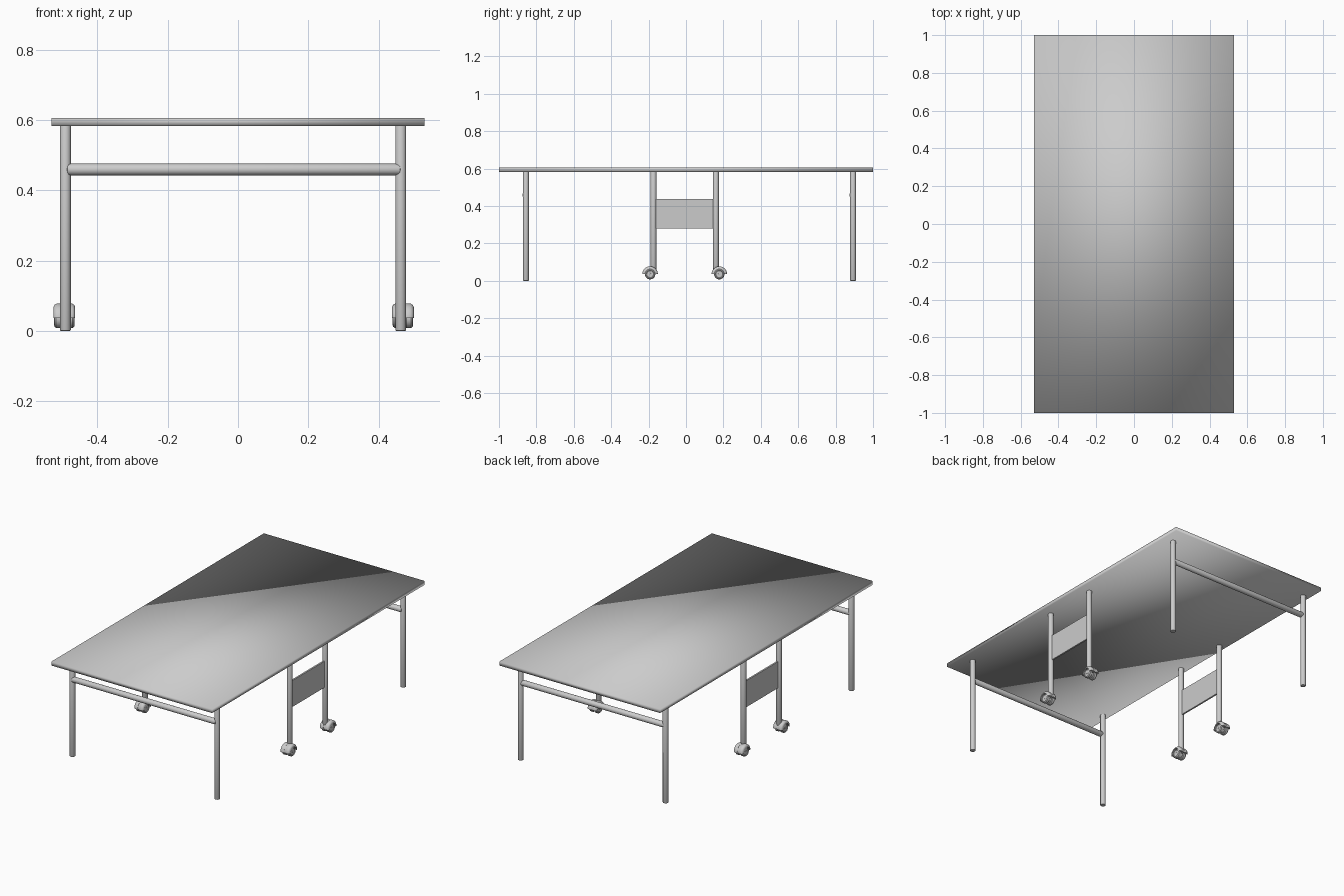
import bpy, bmesh, math
from mathutils import Vector

if "Cube" in bpy.data.objects:
    bpy.data.objects.remove(bpy.data.objects["Cube"])

grey = bpy.data.materials.new("mid_grey")
grey.diffuse_color = (0.6, 0.6, 0.6, 1)
grey.use_nodes = True
grey.node_tree.nodes["Principled BSDF"].inputs["Base Color"].default_value = grey.diffuse_color


def finish(name, bm, smooth=35):
    bmesh.ops.recalc_face_normals(bm, faces=bm.faces[:])
    me = bpy.data.meshes.new(name)
    bm.to_mesh(me)
    bm.free()
    ob = bpy.data.objects.new(name, me)
    bpy.context.collection.objects.link(ob)
    me.materials.append(grey)
    if smooth:
        bpy.ops.object.select_all(action='DESELECT')
        ob.select_set(True)
        bpy.context.view_layer.objects.active = ob
        bpy.ops.object.shade_smooth_by_angle(angle=math.radians(smooth))
    return ob


def box(name, lo, hi, smooth=0):
    bm = bmesh.new()
    bmesh.ops.create_cube(bm, size=1)
    for v in bm.verts:
        v.co = Vector([(a + b) / 2 + c * (b - a) for a, b, c in zip(lo, hi, v.co)])
    return finish(name, bm, smooth)


def tube(name, a, b, r, bevel=0.003):
    a, b = Vector(a), Vector(b)
    bm = bmesh.new()
    bmesh.ops.create_cone(bm, cap_ends=True, segments=32, radius1=r, radius2=r, depth=(b - a).length)
    rims = [e for e in bm.edges if abs(e.verts[0].co.z - e.verts[1].co.z) < 1e-6]
    bmesh.ops.bevel(bm, geom=rims, offset=bevel, segments=2, profile=0.5, affect='EDGES')
    rot = (b - a).to_track_quat('Z', 'Y')
    for v in bm.verts:
        v.co = rot @ v.co + (a + b) / 2
    return finish(name, bm)


def lathe(name, profile, centre, side, sweep=2 * math.pi, steps=32):
    """Turn a closed (x, radius) profile about the x axis; a part sweep gets end caps."""
    bm = bmesh.new()
    full = sweep > 6.28
    rings = []
    for i in range(steps if full else steps + 1):
        t = sweep * i / steps
        rings.append([bm.verts.new((centre[0] + side * x, centre[1] + r * math.cos(t),
                                    centre[2] + r * math.sin(t))) for x, r in profile])
    n = len(profile)
    for i in range(steps):
        p, q = rings[i], rings[(i + 1) % len(rings)]
        for j in range(n):
            k = (j + 1) % n
            bm.faces.new((p[j], p[k], q[k], q[j]))
    if not full:
        bm.faces.new(rings[0])
        bm.faces.new(rings[-1])
    return finish(name, bm)


# Table top, softly shaded across its edges
box("table_top", (-0.53, -1, 0.583), (0.53, 1, 0.606), smooth=180)

LEG_X = (-0.491, 0.463)
R = 0.0155

# Corner legs and end rails
for end, y in (("front", -0.856), ("back", 0.893)):
    for x in LEG_X:
        tube(end + "_leg", (x, y, 0), (x, y, 0.59), R)
    tube(end + "_rail", (-0.486, y - 0.003, 0.459), (0.462, y - 0.003, 0.459), 0.0165, 0.005)

# Caster profiles: x along the axle, then radius
wheel = [(0.007, 0.003), (0.007, 0.025), (0.010, 0.028), (0.023, 0.028), (0.028, 0.024),
         (0.029, 0.020), (0.026, 0.018), (0.026, 0.003)]
fender = [(0.005, 0.031), (0.005, 0.040), (0.008, 0.0415), (0.022, 0.0415), (0.028, 0.038),
          (0.031, 0.032), (0.031, 0.027), (0.029, 0.027), (0.026, 0.031)]

# Middle leg frames with panel and twin-wheel casters
for x in LEG_X:
    box("side_panel", (x - 0.005, -0.160, 0.281), (x + 0.005, 0.153, 0.438))
    for y, out in ((-0.174, -1), (0.160, 1)):
        tube("middle_leg", (x, y, 0.052), (x, y, 0.59), R)
        c = (x + (-0.003 if x < 0 else 0.006), y + out * 0.018, 0.036)
        tube("caster_body", (c[0] - 0.007, c[1], c[2]), (c[0] + 0.007, c[1], c[2]), 0.022, 0.001)
        tube("caster_axle", (c[0] - 0.027, c[1], c[2]), (c[0] + 0.027, c[1], c[2]), 0.006, 0.001)
        for side in (-1, 1):
            lathe("caster_wheel", wheel, c, side)
            lathe("caster_fender", fender, c, side, math.pi, 20)
        # Bridge joining the two fenders
        lathe("caster_bridge", [(-0.006, 0.020), (-0.006, 0.039), (0.006, 0.039), (0.006, 0.020)],
              c, 1, math.pi, 20)
